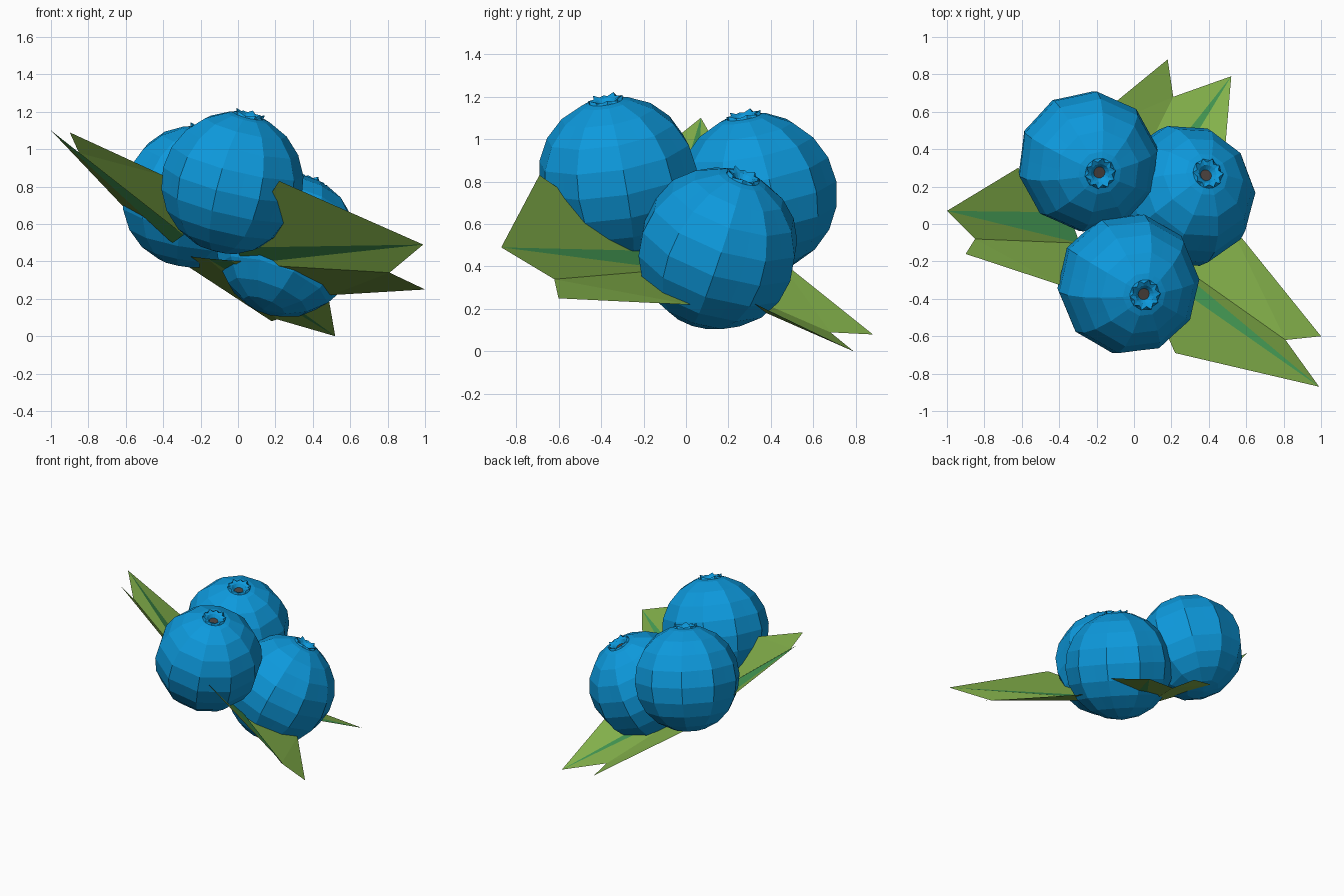
import bpy, bmesh, math
from mathutils import Vector

if "Cube" in bpy.data.objects:
    bpy.data.objects.remove(bpy.data.objects["Cube"])


def material(name, rgb):
    m = bpy.data.materials.new(name)
    m.diffuse_color = (*rgb, 1)
    m.use_nodes = True
    m.node_tree.nodes["Principled BSDF"].inputs["Base Color"].default_value = m.diffuse_color
    return m


SKIN = material("berry_blue", (0.004, 0.32, 0.72))
CORE = material("core_brown", (0.07, 0.055, 0.05))
LEAF = material("leaf_green", (0.23, 0.44, 0.07))
RIB = material("rib_green", (0.06, 0.33, 0.09))


def finish(name, bm, mats):
    me = bpy.data.meshes.new(name)
    bm.to_mesh(me)
    bm.free()
    for m in mats:
        me.materials.append(m)
    ob = bpy.data.objects.new(name, me)
    bpy.context.collection.objects.link(ob)
    return ob


# Berry: ribbed low-poly ball with a small star crown and a dark core
def berry(name, centre, radius, axis, spin):
    segs, rings = 20, 10
    profile = []                                   # radius, height, rib depth
    for i in range(1, rings):
        a = math.pi * i / rings
        profile.append((math.sin(a), -math.cos(a), 0.05))
    profile += [(0.21, 0.975, 0.0), (0.22, 1.0, 0.25), (0.13, 0.98, 0.0), (0.08, 0.92, 0.0)]
    bm = bmesh.new()
    loops = []
    for k, (r, z, depth) in enumerate(profile):
        loop = []
        for j in range(segs):
            # uneven spacing gives broad lobes with narrow grooves
            a = 2 * math.pi * (j + (0.12 if j % 2 else 0)) / segs + spin
            rr = r * (1 - depth * (j % 2))
            zz = z + (0.03 if k == 10 and j % 4 == 0 else 0)
            loop.append(bm.verts.new((rr * math.cos(a) * radius,
                                      rr * math.sin(a) * radius, zz * radius)))
        loops.append(loop)
    for lo, hi in zip(loops, loops[1:]):
        for j in range(segs):
            n = (j + 1) % segs
            bm.faces.new((lo[j], lo[n], hi[n], hi[j]))
    bottom = bm.verts.new((0, 0, -radius))
    for j in range(segs):
        bm.faces.new((bottom, loops[0][(j + 1) % segs], loops[0][j]))
    bm.faces.new(loops[-1]).material_index = 1
    ob = finish(name, bm, [SKIN, CORE])
    ob.location = centre
    ob.rotation_mode = 'QUATERNION'
    ob.rotation_quaternion = Vector((0, 0, 1)).rotation_difference(Vector(axis).normalized())


berry("front_berry", (-0.03, -0.32, 0.82), 0.382, (0.09, -0.06, 0.37), 0.1)
berry("back_berry", (-0.245, 0.335, 0.745), 0.38, (0.065, -0.065, 0.37), 0.2)
berry("right_berry", (0.265, 0.15, 0.485), 0.385, (0.13, 0.12, 0.34), 0.0)


# Leaf: folded sheet with a notched end and a tapering midrib
def leaf(name, tip, tip2, notch, side, side2, base, half):
    tip, tip2, notch, side, side2, base = map(Vector, (tip, tip2, notch, side, side2, base))
    across = (side2 - side).normalized() * half
    pts = [tip, tip2, notch, side, side2, base - across, base + across]
    bm = bmesh.new()
    t, s, n, c, d, b1, b2 = [bm.verts.new(p) for p in pts]
    for f in ((t, c, b1), (t, b2, n), (n, b2, d), (n, d, s)):
        bm.faces.new(f)
    bm.faces.new((t, b1, b2)).material_index = 1
    finish(name, bm, [LEAF, RIB])


leaf("right_leaf", (0.99, -0.87, 0.49), (1.0, -0.6, 0.25), (0.81, -0.62, 0.34),
     (0.22, -0.69, 0.83), (0.5, 0.02, 0.22), (0.01, -0.12, 0.43), 0.07)
leaf("back_leaf", (0.52, 0.79, 0.0), (0.18, 0.88, 0.08), (0.21, 0.68, 0.09),
     (0.455, 0.02, 0.37), (-0.37, 0.43, 0.44), (-0.1, -0.1, 0.41), 0.07)
leaf("left_leaf", (-1.0, 0.07, 1.1), (-0.9, -0.16, 1.09), (-0.85, -0.08, 0.98),
     (-0.62, 0.30, 0.70), (-0.40, -0.325, 0.86), (-0.32, -0.02, 0.52), 0.09)
